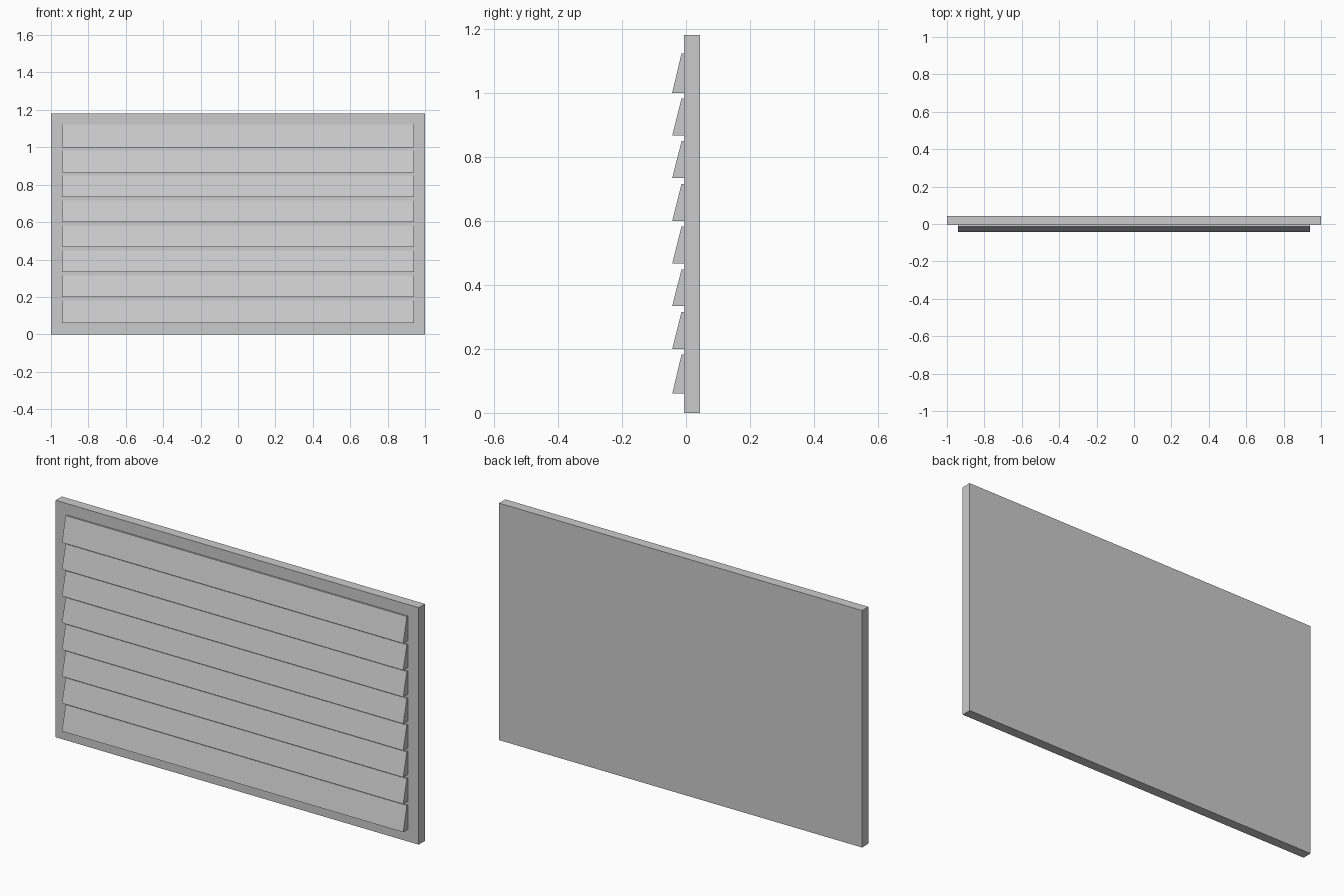
import bpy, bmesh

if "Cube" in bpy.data.objects:
    bpy.data.objects.remove(bpy.data.objects["Cube"])

HALF_W = 1.0      # back panel half width
HEIGHT = 1.18
FACE_Y = -0.006   # front face of the panel
BACK_Y = 0.043


def extrude_profile(name, profile, half_width):
    """Closed (y, z) profile swept along x from -half_width to half_width."""
    bm = bmesh.new()
    face = bm.faces.new([bm.verts.new((-half_width, y, z)) for y, z in profile])
    swept = bmesh.ops.extrude_face_region(bm, geom=[face])["geom"]
    verts = [v for v in swept if isinstance(v, bmesh.types.BMVert)]
    bmesh.ops.translate(bm, verts=verts, vec=(2 * half_width, 0, 0))
    bmesh.ops.recalc_face_normals(bm, faces=bm.faces)
    mesh = bpy.data.meshes.new(name)
    bm.to_mesh(mesh)
    bm.free()
    obj = bpy.data.objects.new(name, mesh)
    bpy.context.collection.objects.link(obj)
    return obj


# Flat back panel
extrude_profile("back_panel",
                [(FACE_Y, 0), (BACK_Y, 0), (BACK_Y, HEIGHT), (FACE_Y, HEIGHT)],
                HALF_W)

# Eight wedge-shaped louvre slats; the end ones reach the border lines
COUNT, PITCH = 8, 0.1333
for i in range(COUNT):
    bottom = 0.06 if i == 0 else 0.2 + PITCH * (i - 1)
    top = 1.123 if i == COUNT - 1 else 0.182 + PITCH * i
    extrude_profile(f"louvre_slat_{i + 1}",
                    [(-0.043, bottom), (FACE_Y, bottom), (FACE_Y, top), (-0.014, top)],
                    0.94)
